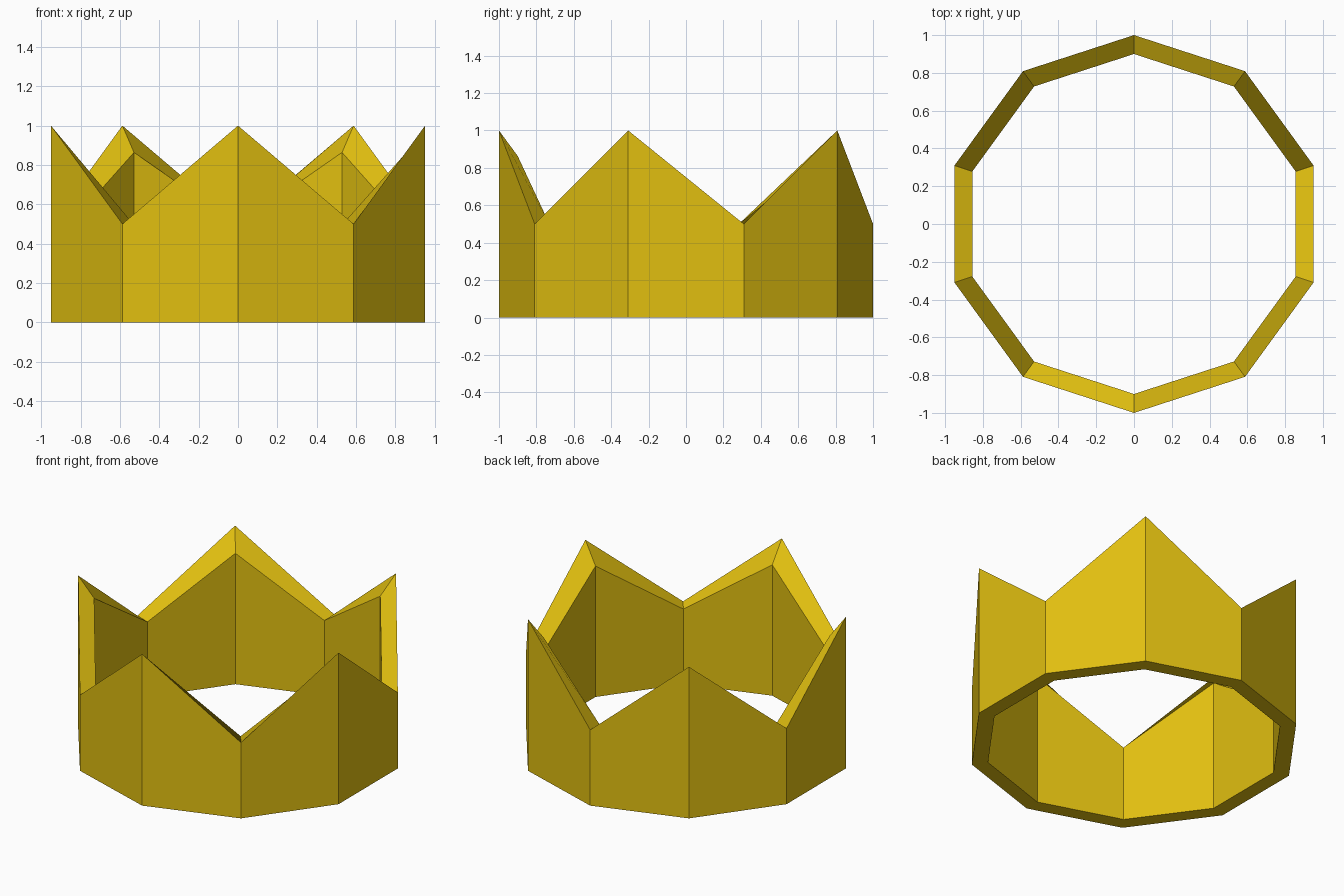
import bpy, bmesh
from math import sin, cos, radians

if "Cube" in bpy.data.objects:
    bpy.data.objects.remove(bpy.data.objects["Cube"])

SIDES = 10
# cross-section heights: (outer top, inner top) alternating peak / valley
TOPS = [(1.0, 0.864), (0.5, 0.496)]
OUTER, INNER = 1.0, 0.9

bm = bmesh.new()

# one four-point wall section at each corner of the ring
sections = []
for k in range(SIDES):
    a = radians(-90 + k * 360 / SIDES)
    outer_top, inner_top = TOPS[k % 2]
    profile = [(OUTER, 0), (OUTER, outer_top), (INNER, inner_top), (INNER, 0)]
    sections.append([bm.verts.new((r * cos(a), r * sin(a), z)) for r, z in profile])

# bridge neighbouring sections into outer wall, rim, inner wall and base
for k in range(SIDES):
    s, t = sections[k], sections[(k + 1) % SIDES]
    for i in range(4):
        j = (i + 1) % 4
        bm.faces.new((s[i], t[i], t[j], s[j]))
bmesh.ops.recalc_face_normals(bm, faces=bm.faces)

mesh = bpy.data.meshes.new("crown_band")
bm.to_mesh(mesh)
bm.free()
crown = bpy.data.objects.new("crown_band", mesh)
bpy.context.collection.objects.link(crown)

# gold colour
gold = bpy.data.materials.new("gold")
gold.diffuse_color = (0.75, 0.52, 0.005, 1)
gold.use_nodes = True
gold.node_tree.nodes["Principled BSDF"].inputs["Base Color"].default_value = gold.diffuse_color
mesh.materials.append(gold)
